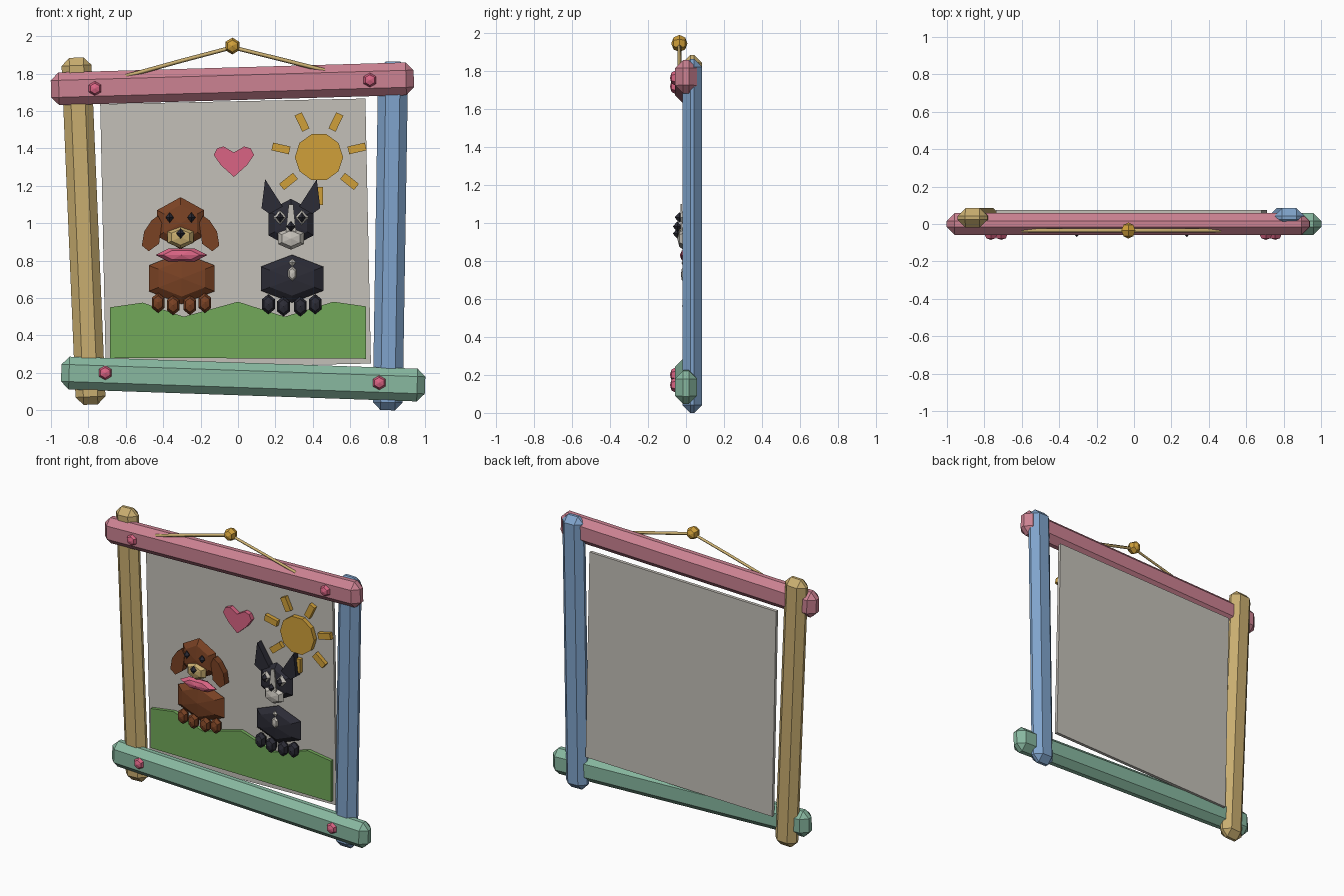
import bpy, bmesh, math
from mathutils import Vector

if "Cube" in bpy.data.objects:
    bpy.data.objects.remove(bpy.data.objects["Cube"])


def material(name, r, g, b):
    m = bpy.data.materials.new(name)
    m.diffuse_color = [((c / 255 + 0.055) / 1.055) ** 2.4 for c in (r, g, b)] + [1]
    m.use_nodes = True
    m.node_tree.nodes["Principled BSDF"].inputs["Base Color"].default_value = m.diffuse_color
    return m


TAN = material("tan wood", 201, 174, 112)
ROSE = material("rose wood", 204, 130, 146)
BLUE = material("blue wood", 128, 164, 204)
MINT = material("mint wood", 136, 184, 160)
PAPER = material("pale paper", 196, 192, 184)
GRASS = material("grass green", 114, 168, 90)
GOLD = material("gold", 208, 160, 58)
PINK = material("bright pink", 218, 100, 132)
BROWN = material("brown fur", 122, 66, 36)
BLACK = material("black fur", 44, 44, 54)


def finish(name, bm, mat):
    bmesh.ops.recalc_face_normals(bm, faces=bm.faces[:])
    me = bpy.data.meshes.new(name)
    bm.to_mesh(me)
    bm.free()
    me.materials.append(mat)
    ob = bpy.data.objects.new(name, me)
    bpy.context.collection.objects.link(ob)
    return ob


def bar(name, a, b, y, width, depth, mat, bevel=0.042):
    """Chamfered beam between two points (x, z)."""
    bm = bmesh.new()
    bmesh.ops.create_cube(bm, size=1)
    length = math.dist(a, b)
    bmesh.ops.scale(bm, vec=(length, depth, width), verts=bm.verts[:])
    if bevel:
        bmesh.ops.bevel(bm, geom=bm.edges[:], offset=bevel, segments=1, affect='EDGES')
    ob = finish(name, bm, mat)
    ob.location = ((a[0] + b[0]) / 2, y, (a[1] + b[1]) / 2)
    ob.rotation_euler = (0, -math.atan2(b[1] - a[1], b[0] - a[0]), 0)
    return ob


def plate(name, pts, y0, y1, mat):
    """Outline (x, z) extruded from y0 to y1."""
    bm = bmesh.new()
    f = bm.faces.new([bm.verts.new((x, y0, z)) for x, z in pts])
    new = bmesh.ops.extrude_face_region(bm, geom=[f])["geom"]
    bmesh.ops.translate(bm, vec=(0, y1 - y0, 0),
                        verts=[v for v in new if isinstance(v, bmesh.types.BMVert)])
    return finish(name, bm, mat)


def gem(name, x, y, z, rx, ry, rz, mat, n=6, start=90):
    """Faceted ball with its poles along y."""
    bm = bmesh.new()
    bm.verts.new((x, y - ry, z))
    bm.verts.new((x, y + ry, z))
    for lat in ((-45, 0, 45) if n > 4 else (0,)):
        for k in range(n):
            t = math.radians(start + 360 * k / n)
            c = math.cos(math.radians(lat))
            bm.verts.new((x + rx * c * math.cos(t),
                          y + ry * math.sin(math.radians(lat)),
                          z + rz * c * math.sin(t)))
    bmesh.ops.convex_hull(bm, input=bm.verts[:])
    return finish(name, bm, mat)


# Frame beams
bar("top_beam", (-1.0, 1.717), (0.94, 1.773), 0, 0.175, 0.115, ROSE)
bar("bottom_beam", (-0.945, 0.20), (1.0, 0.133), 0, 0.175, 0.115, MINT)
bar("left_post", (-0.787, 0.03), (-0.865, 1.885), 0.033, 0.16, 0.104, TAN)
bar("right_post", (0.80, 0.0), (0.83, 1.865), 0.033, 0.16, 0.104, BLUE)

# Rivets
for i, (x, z) in enumerate([(-0.765, 1.72), (0.705, 1.765), (-0.71, 0.2), (0.755, 0.147)]):
    gem(f"rivet_{i}", x, -0.055, z, 0.04, 0.03, 0.04, PINK)

# Picture panel, slightly crooked
panel = bar("picture_panel", (-0.709, 0), (0.709, 0), 0.064, 1.417, 0.022, PAPER, 0)
panel.location = (-0.013, 0.064, 0.943)
panel.rotation_euler = (0, -math.radians(1.2), 0)

# Hanging cord and knob
cord = bpy.data.curves.new("hanging_cord", 'CURVE')
cord.dimensions = '3D'
cord.bevel_depth = 0.011
cord.bevel_resolution = 0
cord.use_fill_caps = True
pts = [(-0.62, 1.78), (-0.31, 1.866), (-0.03, 1.94), (0.22, 1.878), (0.49, 1.81)]
sp = cord.splines.new('POLY')
sp.points.add(len(pts) - 1)
for p, (x, z) in zip(sp.points, pts):
    p.co = (x, -0.035, z, 1)
cord.materials.append(TAN)
bpy.context.collection.objects.link(bpy.data.objects.new("hanging_cord", cord))
gem("hanging_knob", -0.03, -0.035, 1.947, 0.043, 0.043, 0.045, GOLD)

# Grass
plate("grass", [(-0.685, 0.55), (-0.51, 0.575), (-0.29, 0.50), (0, 0.58), (0.25, 0.50),
                (0.51, 0.58), (0.685, 0.555), (0.685, 0.275), (-0.685, 0.28)], 0.03, 0.055, GRASS)

# Sun with seven rays
SX, SZ = 0.433, 1.353
plate("sun", [(SX + 0.129 * math.cos(k * math.pi / 5), SZ + 0.129 * math.sin(k * math.pi / 5))
              for k in range(10)], 0.022, 0.055, GOLD)
for k in range(7):
    t = math.radians(270 + k * 360 / 7)
    ends = [(SX + r * math.cos(t), SZ + r * math.sin(t)) for r in (0.161, 0.256)]
    bar(f"sun_ray_{k}", ends[0], ends[1], 0.04, 0.042, 0.03, GOLD, 0)

# Heart
half = [(0.055, 1.41), (0.09, 1.40), (0.108, 1.365), (0.07, 1.31)]
outline = [(0, 1.378)] + half + [(0, 1.247)] + [(-x, z) for x, z in reversed(half)]
plate("heart", [(x - 0.022, z) for x, z in outline], 0.022, 0.055, PINK)


def dog(tag, cx, fur, snout, head_z, head, body_z, body, snout_z, nose_z, ear, feet_z):
    """Seated dog relief; ear outline is given relative to the head centre line."""
    gem(tag + "_body", cx + 0.006, 0.03, body_z, body[0], 0.045, body[1], fur)
    gem(tag + "_head", cx, 0.02, head_z, head[0], 0.04, head[1], fur)
    gem(tag + "_snout", cx, -0.01, snout_z, 0.08, 0.036, 0.06, snout)
    gem(tag + "_nose", cx, -0.045, nose_z, 0.024, 0.025, 0.028, BLACK, 4)
    for s, side in ((-1, "left"), (1, "right")):
        plate(f"{tag}_{side}_ear", [(cx + s * x, z) for x, z in ear], 0.0, 0.045, fur)
        gem(f"{tag}_{side}_eye", cx + s * 0.058, -0.035, 1.03, 0.022, 0.025, 0.028, BLACK, 4)
        for j, (fx, dz) in enumerate([(0.045, 0), (0.125, 0.012)]):
            gem(f"{tag}_{side}_foot_{j}", cx + 0.005 + s * fx, 0.015, feet_z + dz,
                0.039, 0.035, 0.054, fur)


# Brown dog with floppy ears and collar
dog("brown_dog", -0.307, BROWN, TAN, 1.0, (0.145, 0.139), 0.705, (0.203, 0.138), 0.925, 0.945,
    [(0.12, 1.04), (0.155, 1.015), (0.195, 0.955), (0.207, 0.88), (0.17, 0.85),
     (0.115, 0.89), (0.10, 1.0)], 0.562)
gem("collar", -0.302, 0.002, 0.83, 0.139, 0.035, 0.04, PINK, 6, 0)

# Black dog with pointed ears and pale markings
DX = 0.283
dog("black_dog", DX, BLACK, PAPER, 1.0, (0.14, 0.13), 0.703, (0.193, 0.128), 0.918, 0.982,
    [(0.138, 1.235), (0.157, 1.08), (0.115, 1.05), (0.045, 1.09)], 0.555)
plate("face_blaze", [(DX - 0.012, 1.10), (DX + 0.012, 1.10), (DX + 0.028, 0.95),
                     (DX - 0.028, 0.95)], -0.03, -0.021, PAPER)
for s in (-1, 1):
    gem("eye_patch", DX + s * 0.058, -0.012, 1.03, 0.036, 0.032, 0.04, PAPER, 4)
gem("chest_mark_top", DX + 0.007, -0.012, 0.79, 0.02, 0.012, 0.022, PAPER, 4)
gem("chest_mark", DX + 0.007, -0.012, 0.73, 0.025, 0.015, 0.04, PAPER)
